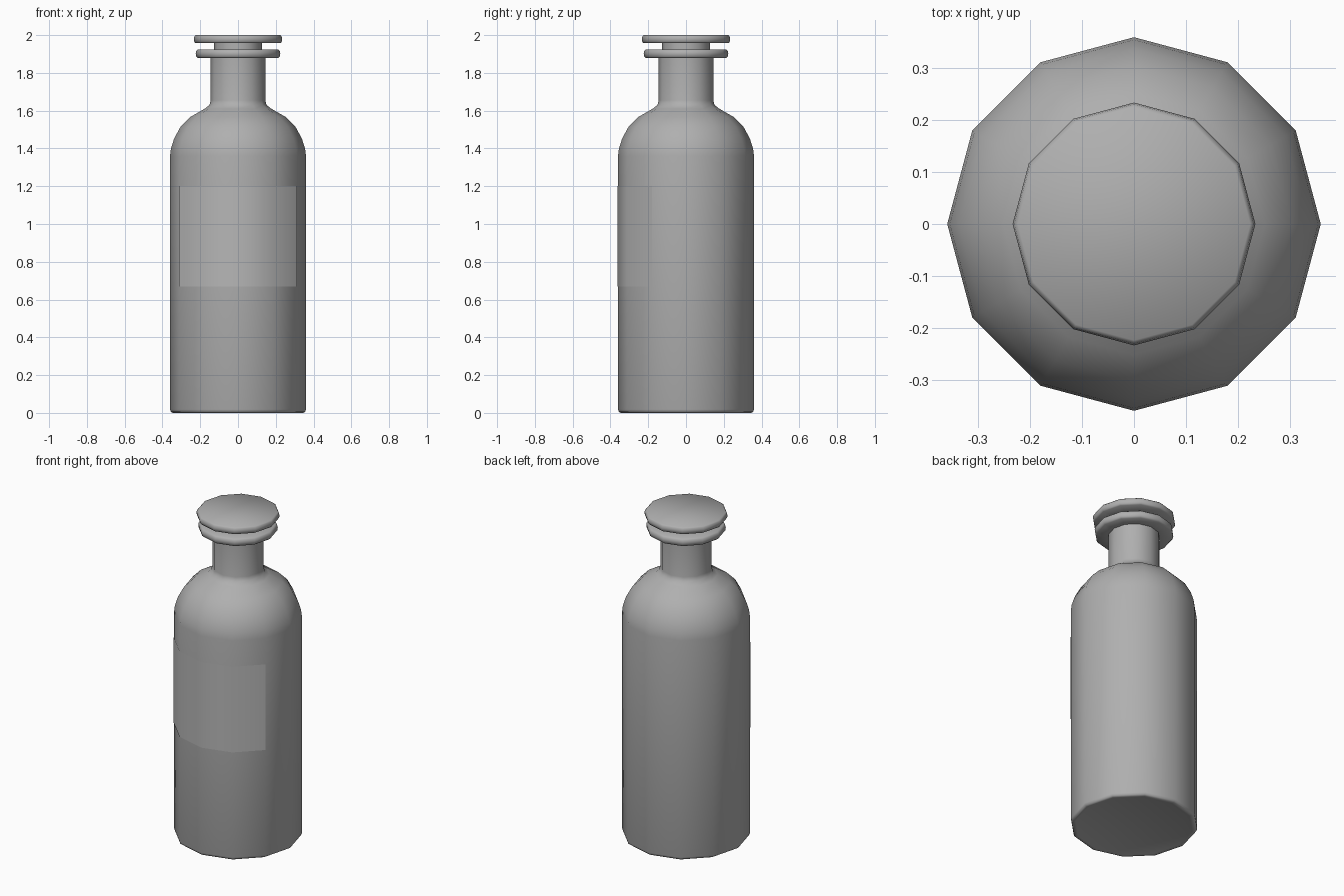
import bpy, bmesh, math

if "Cube" in bpy.data.objects:
    bpy.data.objects.remove(bpy.data.objects["Cube"])

SIDES = 12


def grey(name, value):
    mat = bpy.data.materials.new(name)
    mat.diffuse_color = (value, value, value, 1)
    mat.use_nodes = True
    mat.node_tree.nodes["Principled BSDF"].inputs["Base Color"].default_value = mat.diffuse_color
    return mat


def lathe(name, profile, mat, first=0, count=SIDES, smooth=50):
    """Spin an (r, z) profile around z over `count` of the twelve facets."""
    bm = bmesh.new()
    full = count == SIDES
    columns = count if full else count + 1
    rings = []
    for r, z in profile:
        ring = []
        for i in range(columns):
            a = 2 * math.pi * (first + i) / SIDES
            ring.append(bm.verts.new((r * math.cos(a), r * math.sin(a), z)))
        rings.append(ring)
    for low, high in zip(rings, rings[1:]):
        for i in range(count):
            j = (i + 1) % columns
            bm.faces.new((low[i], low[j], high[j], high[i]))
    if full:
        bm.faces.new(rings[0][::-1])
        bm.faces.new(rings[-1])
    mesh = bpy.data.meshes.new(name)
    bm.to_mesh(mesh)
    bm.free()
    mesh.materials.append(mat)
    obj = bpy.data.objects.new(name, mesh)
    bpy.context.collection.objects.link(obj)
    bpy.ops.object.select_all(action='DESELECT')
    obj.select_set(True)
    bpy.context.view_layer.objects.active = obj
    bpy.ops.object.shade_smooth_by_angle(angle=math.radians(smooth))
    return obj


dark = grey("dark_grey", 0.43)
paper = grey("label_grey", 0.47)

# Bottle: slightly hollowed base, straight body, shoulder, neck and rolled lip
lathe("bottle", [
    (0.300, 0.012), (0.332, 0.002), (0.346, 0.0), (0.356, 0.006),
    (0.360, 0.018), (0.360, 1.36), (0.355, 1.40), (0.338, 1.453),
    (0.304, 1.515), (0.252, 1.567), (0.177, 1.61), (0.151, 1.63),
    (0.145, 1.655), (0.145, 1.878), (0.212, 1.878), (0.221, 1.886),
    (0.224, 1.902), (0.221, 1.917), (0.212, 1.925), (0.127, 1.925),
], dark)

# Stopper: plug in the neck and a flat round cap with softened rim
lathe("stopper", [
    (0.127, 1.80), (0.127, 1.957), (0.224, 1.957), (0.231, 1.964),
    (0.234, 1.978), (0.231, 1.993), (0.224, 2.0),
], dark)

# Label: thin sheet wrapped over the four front facets
lathe("label", [(0.362, 0.67), (0.362, 1.20)], paper, first=7, count=4)
